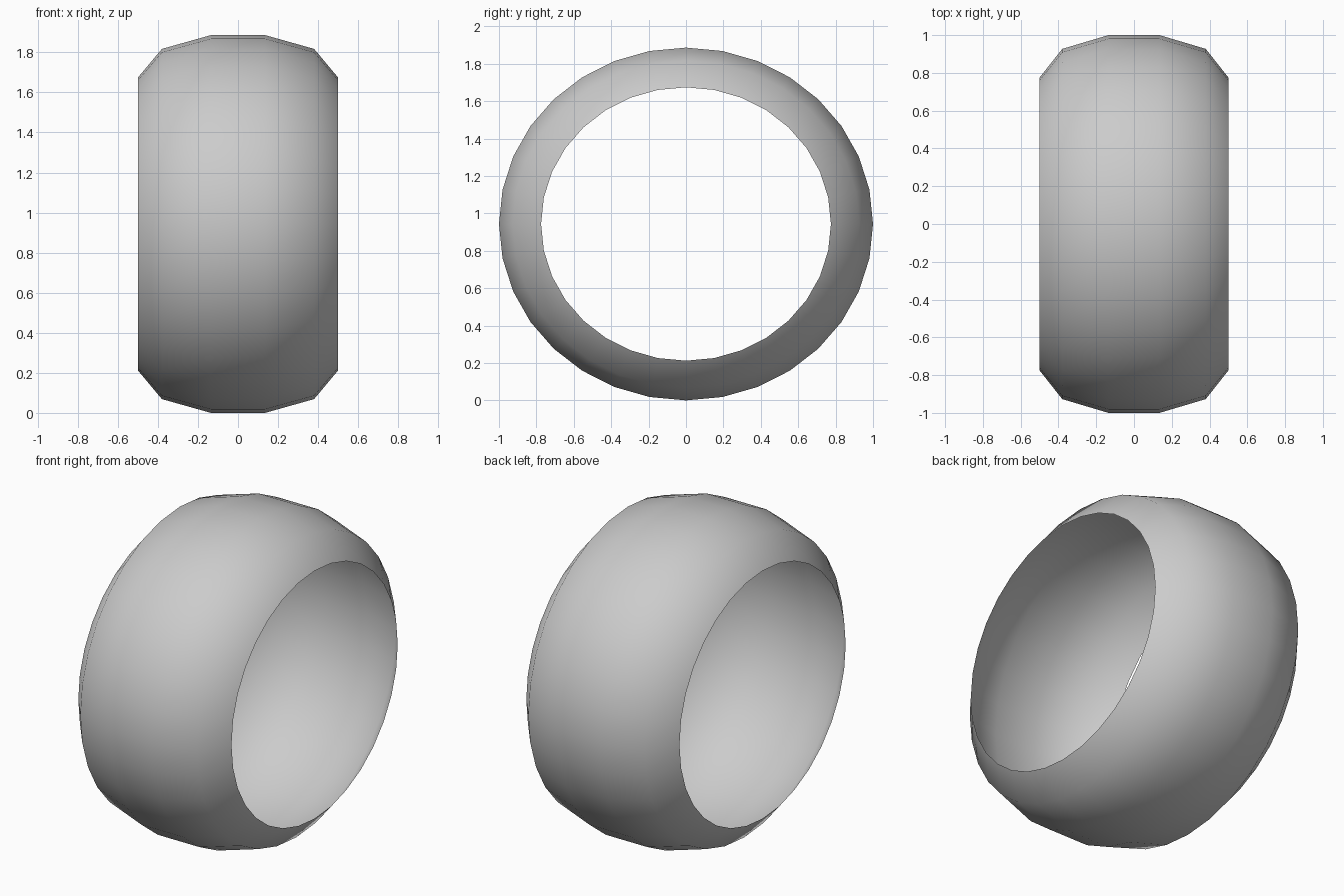
import bpy, bmesh
from math import sin, cos, tau

if "Cube" in bpy.data.objects:
    bpy.data.objects.remove(bpy.data.objects["Cube"])

SIDES = 32
RZ = 0.943  # vertical radius is slightly squashed
# tyre cross-section: (x, radius), open shell
profile = [(-0.5, 0.775), (-0.38, 0.927), (-0.135, 1.0),
           (0.135, 1.0), (0.38, 0.927), (0.5, 0.775)]

bm = bmesh.new()
rings = [[bm.verts.new((x, r * sin(tau * i / SIDES), RZ + RZ * r * cos(tau * i / SIDES)))
          for i in range(SIDES)] for x, r in profile]
# tread and shoulders
for a, b in zip(rings, rings[1:]):
    for i in range(SIDES):
        j = (i + 1) % SIDES
        bm.faces.new((a[i], b[i], b[j], a[j]))
bmesh.ops.recalc_face_normals(bm, faces=bm.faces)
for f in bm.faces:
    f.smooth = True
mesh = bpy.data.meshes.new("tyre")
bm.to_mesh(mesh)
bm.free()
tyre = bpy.data.objects.new("tyre", mesh)
bpy.context.collection.objects.link(tyre)
